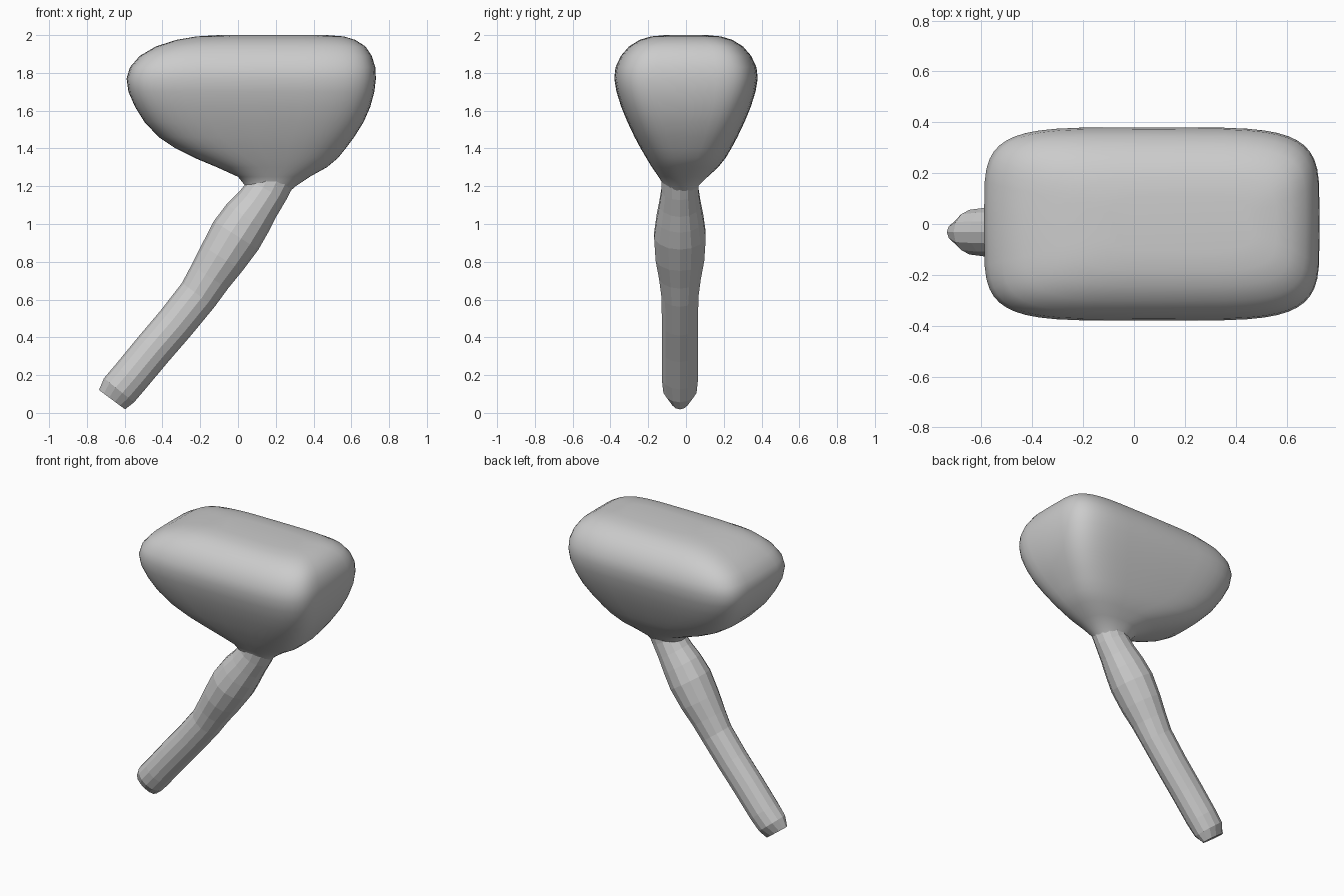
import bpy, bmesh
from math import sin, cos, pi
from mathutils import Vector


def loft(name, rings):
    """Skin a list of equal-length point rings and cap both ends."""
    bm = bmesh.new()
    loops = [[bm.verts.new(p) for p in ring] for ring in rings]
    n = len(loops[0])
    for a, b in zip(loops, loops[1:]):
        for i in range(n):
            j = (i + 1) % n
            bm.faces.new((a[i], a[j], b[j], b[i]))
    bm.faces.new(loops[0])
    bm.faces.new(loops[-1])
    bmesh.ops.recalc_face_normals(bm, faces=bm.faces)
    mesh = bpy.data.meshes.new(name)
    bm.to_mesh(mesh)
    bm.free()
    obj = bpy.data.objects.new(name, mesh)
    bpy.context.collection.objects.link(obj)
    return obj


def spow(v, e):
    return (1 if v >= 0 else -1) * abs(v) ** e


# Head: rounded-rectangle sections stacked in z
# z, x min, x max, half depth, y centre, squareness
head_sections = [
    (1.16, 0.05, 0.26, 0.08, -0.03, 2.0),
    (1.20, 0.04, 0.305, 0.09, -0.025, 2.1),
    (1.25, 0.00, 0.38, 0.13, -0.015, 2.4),
    (1.30, -0.11, 0.47, 0.175, -0.005, 2.8),
    (1.35, -0.23, 0.53, 0.21, 0, 3.2),
    (1.40, -0.33, 0.57, 0.24, 0, 3.6),
    (1.46, -0.42, 0.615, 0.272, 0, 4.0),
    (1.54, -0.495, 0.665, 0.31, 0, 4.4),
    (1.62, -0.545, 0.70, 0.343, 0, 4.6),
    (1.70, -0.58, 0.722, 0.368, 0, 4.8),
    (1.77, -0.59, 0.73, 0.38, 0, 4.8),
    (1.83, -0.572, 0.727, 0.373, 0, 4.8),
    (1.89, -0.52, 0.708, 0.345, 0, 4.8),
    (1.94, -0.435, 0.675, 0.302, 0, 4.8),
    (1.975, -0.325, 0.62, 0.245, 0, 4.6),
    (1.993, -0.22, 0.56, 0.185, 0, 4.4),
    (2.00, -0.10, 0.47, 0.11, 0, 4.0),
]
SIDES = 48
rings = []
for z, x0, x1, hy, cy, n in head_sections:
    cx, hx = (x0 + x1) / 2, (x1 - x0) / 2
    rings.append([(cx + hx * spow(cos(2 * pi * i / SIDES), 2 / n),
                   cy + hy * spow(sin(2 * pi * i / SIDES), 2 / n), z)
                  for i in range(SIDES)])
head = loft("mallet_head", rings)
bpy.context.view_layer.objects.active = head
head.select_set(True)
bpy.ops.object.shade_smooth_by_angle(angle=0.6)

# Handle: faceted round grip along a leaning path
# x, z, in-plane radius, y radius
path = [
    (-0.667, 0.07, 0.086, 0.05),
    (-0.63, 0.12, 0.102, 0.09),
    (-0.57, 0.19, 0.102, 0.098),
    (-0.45, 0.335, 0.103, 0.098),
    (-0.33, 0.475, 0.104, 0.098),
    (-0.21, 0.625, 0.107, 0.1),
    (-0.15, 0.72, 0.115, 0.113),
    (-0.085, 0.82, 0.128, 0.132),
    (-0.01, 0.94, 0.14, 0.14),
    (0.05, 1.03, 0.133, 0.127),
    (0.105, 1.105, 0.118, 0.112),
    (0.155, 1.18, 0.113, 0.1),
    (0.20, 1.28, 0.12, 0.1),
]
rings = []
for k, (x, z, r, ry) in enumerate(path):
    a, b = path[max(k - 1, 0)], path[min(k + 1, len(path) - 1)]
    d = Vector((b[0] - a[0], 0, b[1] - a[1])).normalized()
    side = Vector((d.z, 0, -d.x))
    c = Vector((x, -0.032, z))
    rings.append([c + side * r * cos(2 * pi * i / 14) + Vector((0, ry * sin(2 * pi * i / 14), 0))
                  for i in range(14)])
handle = loft("handle", rings)
